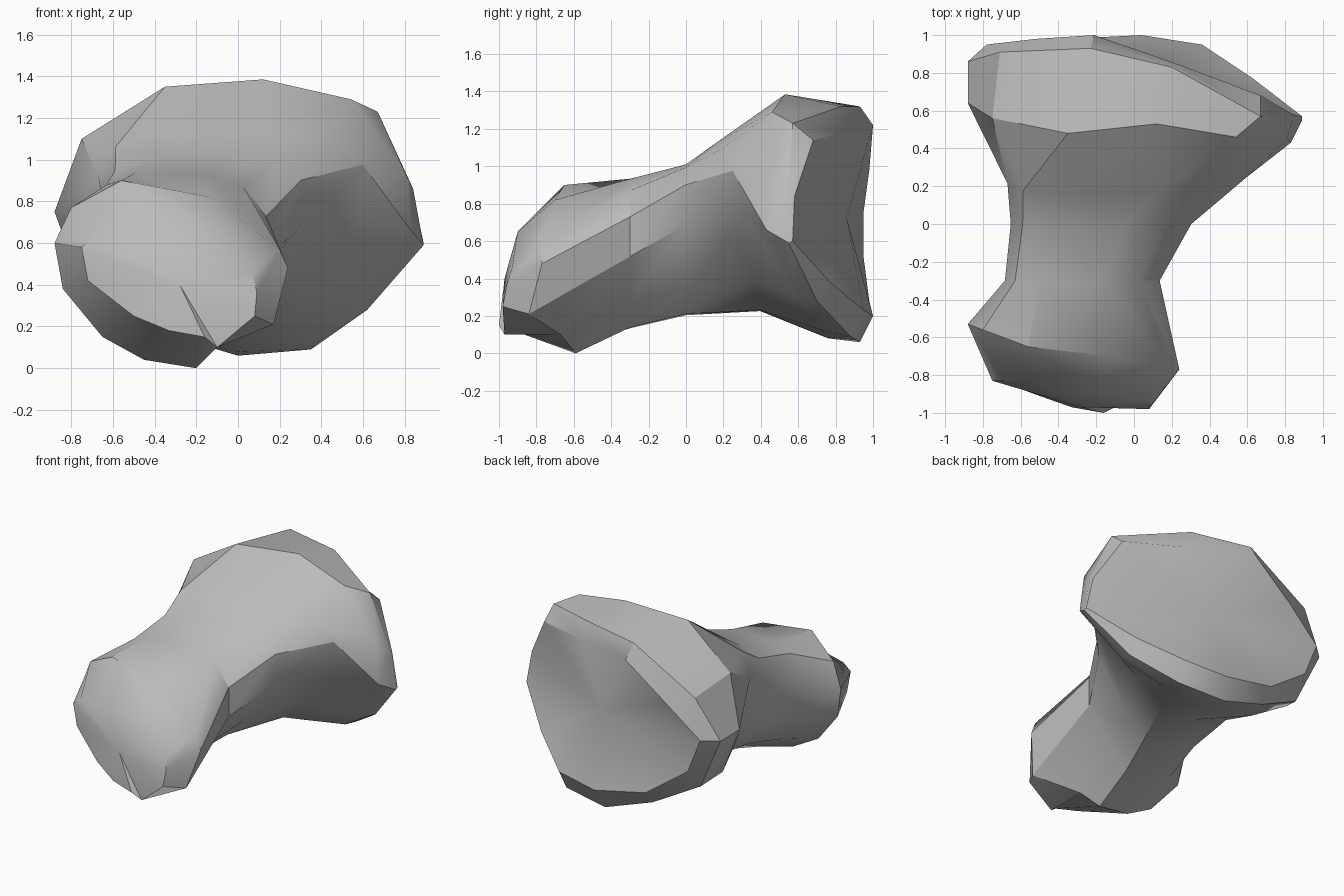
import bpy
import bmesh
from math import sin, cos, tau

if "Cube" in bpy.data.objects:
    bpy.data.objects.remove(bpy.data.objects["Cube"], do_unlink=True)

SIDES = 12


def make_material(name, colour):
    material = bpy.data.materials.new(name)
    material.use_nodes = True
    material.diffuse_color = colour
    shader = material.node_tree.nodes["Principled BSDF"]
    shader.inputs["Base Color"].default_value = colour
    return material


def neck_ring(centre, width, height, lean, slant, tuck):
    """Oval section: boxy at the upper left, tucked in at the lower right."""
    ring = []
    for step in range(SIDES):
        angle = tau * (step + .5) / SIDES
        across, up = cos(angle), sin(angle)
        if across < 0 and up > 0:
            across, up = -abs(across) ** .45, up ** .45
        elif across > 0 and up < -.5:
            across *= tuck
        ring.append((centre[0] + width * across,
                     centre[1] - slant * up,
                     centre[2] + height * up + lean * max(across, 0) ** 2))
    return ring


# Small knob: blunt end face and its widest section
knob_face = [(.09, -.96, .36), (.07, -.93, .46), (-.2, -.9, .65),
             (-.45, -.88, .65), (-.69, -.83, .63), (-.75, -.83, .58),
             (-.72, -.83, .42), (-.5, -.91, .25), (-.33, -.97, .18),
             (-.16, -1, .15), (-.1, -.97, .1), (.08, -.98, .25)]
knob_girth = [(.24, -.77, .48), (.2, -.78, .57), (-.13, -.7, .82),
              (-.56, -.65, .9), (-.8, -.56, .77), (-.88, -.53, .6),
              (-.84, -.55, .38), (-.65, -.6, .15), (-.45, -.6, .04),
              (-.2, -.59, 0), (-.1, -.67, .1), (.17, -.84, .21)]

# Flared head: shoulder, outer edge and rim of the end face
head_shoulder = [(.83, .43, .66), (.81, .45, .92), (.54, .46, 1.29),
                 (.12, .53, 1.385), (-.35, .48, 1.35), (-.75, .56, 1.1),
                 (-.88, .64, .75), (-.76, .66, .42), (-.4, .74, .18),
                 (0, .76, .08), (.35, .74, .12), (.61, .6, .3)]
head_edge = [(.89, .55, .59), (.84, .55, .86), (.67, .57, 1.23),
             (.2, .83, 1.32), (-.23, .93, 1.32), (-.71, .91, 1.04),
             (-.88, .86, .75), (-.7, .83, .36), (-.36, .9, .18),
             (0, .93, .06), (.35, .88, .09), (.62, .7, .28)]
head_rim = [(.89, .57, .6), (.84, .58, .84), (.67, .68, 1.14),
            (.25, .84, 1.18), (-.21, 1, 1.22), (-.52, .98, .98),
            (-.78, .95, .76), (-.68, .95, .51), (-.36, .98, .28),
            (.04, 1, .2), (.36, .95, .23), (.63, .77, .38)]

rings = [
    knob_face,
    knob_girth,
    neck_ring((-.27, -.3, .53), .42, .41, .1, 0, .8),
    neck_ring((-.17, 0, .6), .49, .41, .21, 0, .65),
    neck_ring((-.03, .28, .67), .65, .46, .2, .12, .7),
    head_shoulder,
    head_edge,
    head_rim,
]

# Skin the sections into one closed body
bm = bmesh.new()
loops = [[bm.verts.new(point) for point in ring] for ring in rings]
for near, far in zip(loops, loops[1:]):
    for i in range(SIDES):
        j = (i + 1) % SIDES
        bm.faces.new((near[i], near[j], far[j], far[i]))

# Close both ends with a fan around a centre point
for loop, hub in ((loops[0], (-.28, -.97, .4)), (loops[-1], (.08, .86, .72))):
    centre = bm.verts.new(hub)
    for i in range(SIDES):
        bm.faces.new((loop[i], loop[(i + 1) % SIDES], centre))
bmesh.ops.recalc_face_normals(bm, faces=bm.faces)

mesh = bpy.data.meshes.new("bone_body")
bm.to_mesh(mesh)
bm.free()
mesh.materials.append(make_material("plain grey", (.5, .5, .5, 1)))
body = bpy.data.objects.new("bone_body", mesh)
bpy.context.collection.objects.link(body)

bpy.ops.object.select_all(action="DESELECT")
body.select_set(True)
bpy.context.view_layer.objects.active = body
bpy.ops.object.shade_smooth_by_angle(angle=tau / 11)
